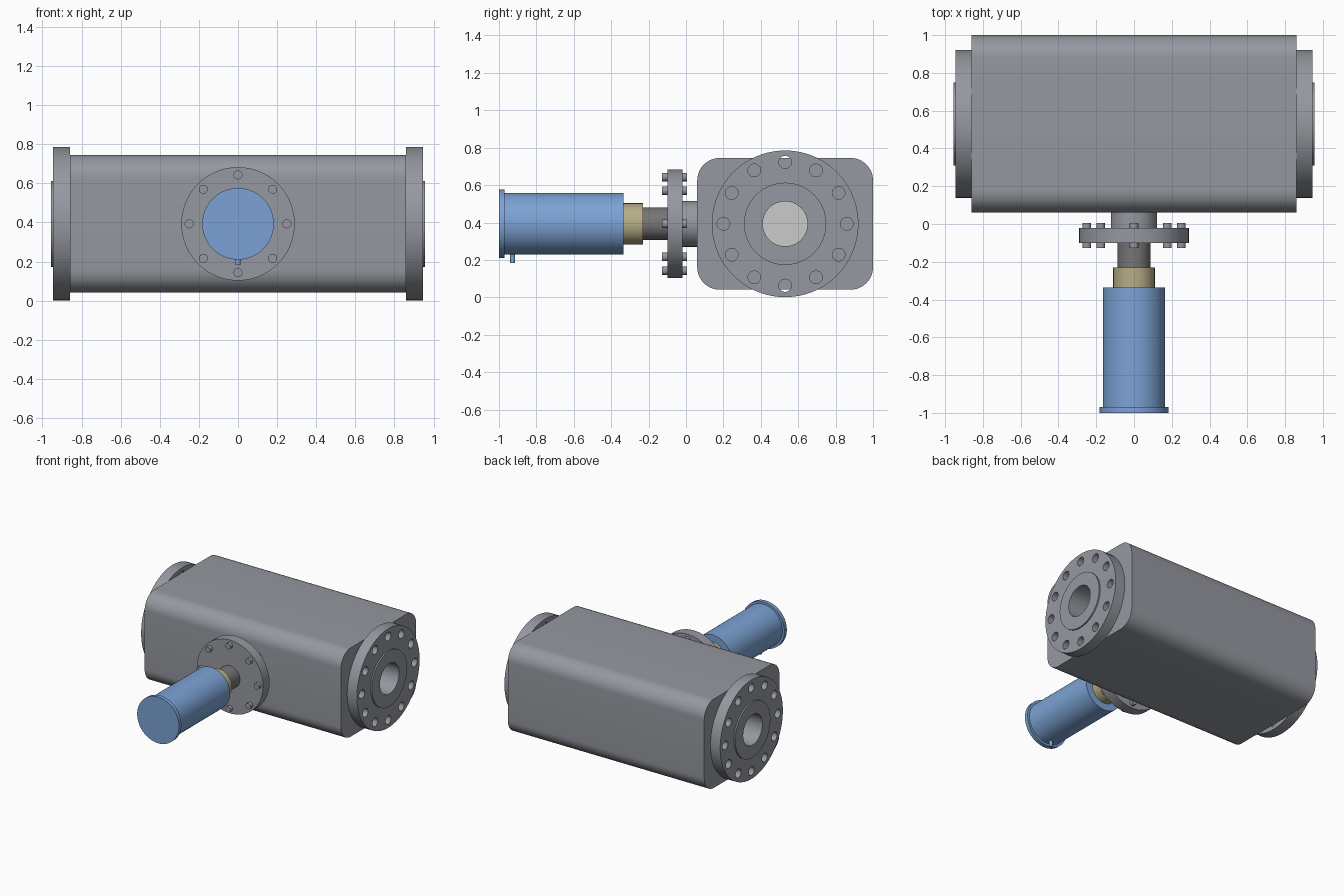
import bpy, bmesh
from math import pi, sin, cos
from mathutils import Matrix, Vector

if "Cube" in bpy.data.objects:
    bpy.data.objects.remove(bpy.data.objects["Cube"])

ZC = 0.393          # height of both main axes
YC = 0.53           # depth of the pipe axis


def material(name, rgb):
    m = bpy.data.materials.new(name)
    m.diffuse_color = (*rgb, 1)
    m.use_nodes = True
    m.node_tree.nodes["Principled BSDF"].inputs["Base Color"].default_value = m.diffuse_color
    return m


steel = material("steel_grey", (0.30, 0.315, 0.35))
blue = material("blue", (0.20, 0.365, 0.66))
beige = material("beige", (0.47, 0.42, 0.24))
dark = material("dark_grey", (0.18, 0.18, 0.185))
light = material("light_grey", (0.61, 0.61, 0.63))


def add_cyl(bm, a, b, r, segs=64):
    a, b = Vector(a), Vector(b)
    d = b - a
    rot = d.to_track_quat('Z', 'Y').to_matrix().to_4x4()
    bmesh.ops.create_cone(bm, cap_ends=True, segments=segs, radius1=r, radius2=r,
                          depth=d.length, matrix=Matrix.Translation((a + b) / 2) @ rot)


def finish(bm, name, mat=steel):
    me = bpy.data.meshes.new(name)
    bm.to_mesh(me)
    bm.free()
    ob = bpy.data.objects.new(name, me)
    bpy.context.collection.objects.link(ob)
    me.materials.append(mat)
    return ob


def smooth(ob):
    bpy.ops.object.select_all(action='DESELECT')
    ob.select_set(True)
    bpy.context.view_layer.objects.active = ob
    bpy.ops.object.shade_smooth_by_angle(angle=pi / 6)


def cut(ob, cutter):
    # Apply a boolean difference and drop the cutter
    mod = ob.modifiers.new("cut", 'BOOLEAN')
    mod.operation, mod.solver, mod.object = 'DIFFERENCE', 'EXACT', cutter
    bpy.ops.object.select_all(action='DESELECT')
    ob.select_set(True)
    bpy.context.view_layer.objects.active = ob
    bpy.ops.object.modifier_apply(modifier=mod.name)
    bpy.data.objects.remove(cutter)


def rod(name, y0, y1, r, mat=steel):
    # Cylinder on the stem axis
    bm = bmesh.new()
    add_cyl(bm, (0, y0, ZC), (0, y1, ZC), r)
    ob = finish(bm, name, mat)
    smooth(ob)
    return ob


def bore_cutter():
    bm = bmesh.new()
    add_cyl(bm, (-1.2, YC, ZC), (1.2, YC, ZC), 0.12)
    ob = finish(bm, "bore_cutter")
    ob.hide_render = True
    return ob


# Rounded block body with the pipe bore
bm = bmesh.new()
bmesh.ops.create_cube(bm, size=1, matrix=Matrix.Translation((0, YC, ZC))
                      @ Matrix.Diagonal((1.72, 0.94, 0.704, 1)))
long_edges = [e for e in bm.edges if abs(e.verts[0].co.x - e.verts[1].co.x) > 1]
bmesh.ops.bevel(bm, geom=long_edges, offset=0.12, segments=12, profile=0.5, affect='EDGES')
body = finish(bm, "valve_body")
cut(body, bore_cutter())
smooth(body)

# Closure disc in the middle of the bore
bm = bmesh.new()
add_cyl(bm, (-0.03, YC, ZC), (0.03, YC, ZC), 0.12)
smooth(finish(bm, "closure_disc", light))

# Pipe flanges with raised faces and twelve bolt holes
for side, name in ((-1, "left"), (1, "right")):
    bm = bmesh.new()
    add_cyl(bm, (side * 0.86, YC, ZC), (side * 0.945, YC, ZC), 0.392, 96)
    flange = finish(bm, name + "_pipe_flange")
    bm = bmesh.new()
    for i in range(12):
        t = i * pi / 6
        y, z = YC + 0.33 * sin(t), ZC + 0.33 * cos(t)
        add_cyl(bm, (side * 0.8, y, z), (side * 1.0, y, z), 0.034, 24)
    cut(flange, finish(bm, "hole_cutter"))
    cut(flange, bore_cutter())
    smooth(flange)

    bm = bmesh.new()
    add_cyl(bm, (side * 0.945, YC, ZC), (side * 0.956, YC, ZC), 0.22)
    face = finish(bm, name + "_raised_face")
    cut(face, bore_cutter())
    smooth(face)

# Stem assembly, from the body outwards
rod("bonnet_neck", 0.08, -0.02, 0.123)
rod("bonnet_flange", -0.02, -0.10, 0.29)
rod("stem_shaft", -0.10, -0.23, 0.087, dark)
rod("stem_collar", -0.23, -0.335, 0.11, beige)
rod("actuator_cylinder", -0.335, -0.97, 0.165, blue)
rod("actuator_cap", -0.97, -1.0, 0.183, blue)

# Small port under the actuator
bm = bmesh.new()
add_cyl(bm, (0, -0.927, ZC - 0.15), (0, -0.927, ZC - 0.21), 0.013, 20)
smooth(finish(bm, "actuator_port", blue))

# Eight bolts through the bonnet flange
bm = bmesh.new()
for i in range(8):
    t = i * pi / 4
    x, z = 0.25 * sin(t), ZC + 0.25 * cos(t)
    add_cyl(bm, (x, -0.127, z), (x, 0.006, z), 0.023, 24)
smooth(finish(bm, "bonnet_bolts"))
